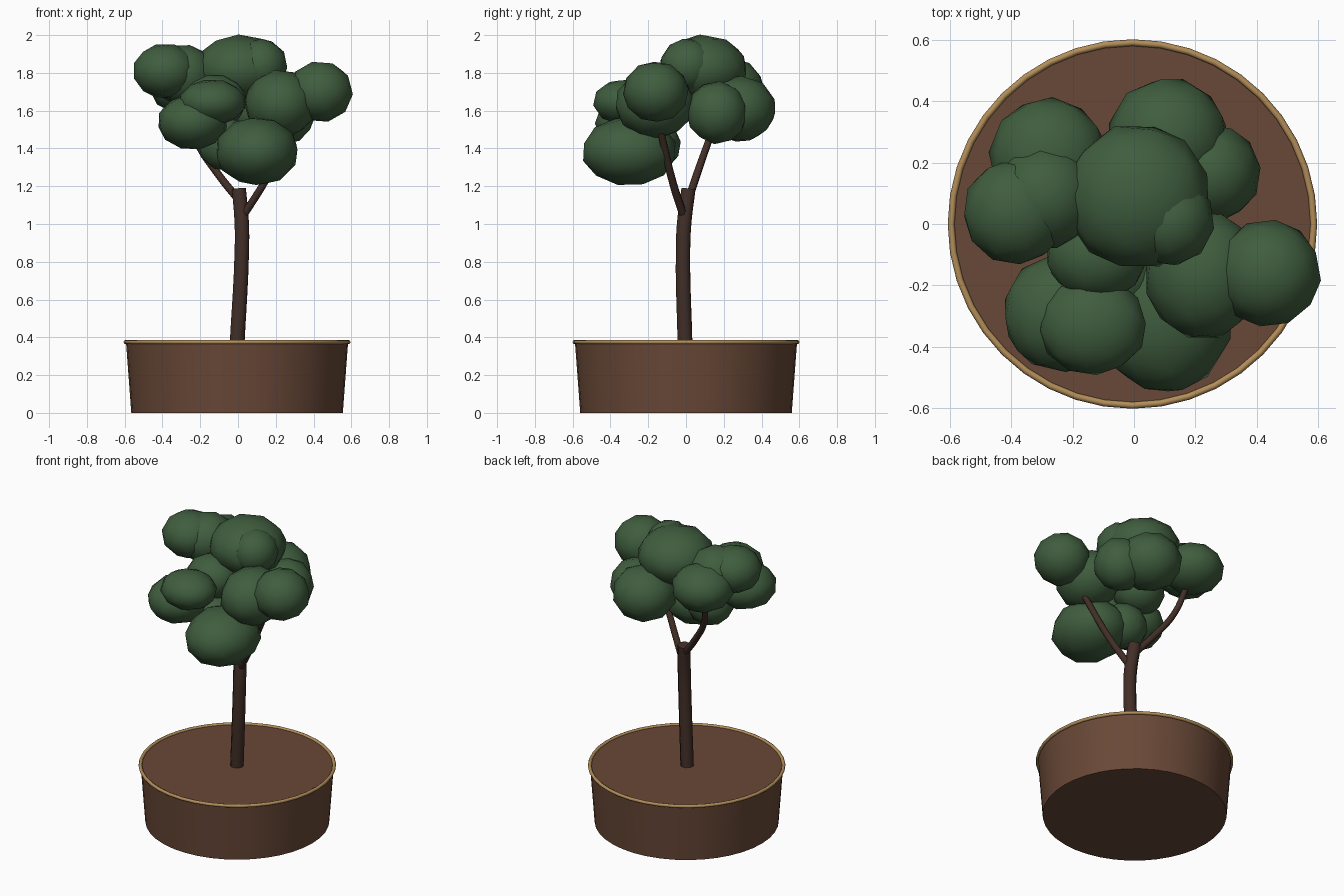
import bpy, math, random

if "Cube" in bpy.data.objects:
    bpy.data.objects.remove(bpy.data.objects["Cube"])
random.seed(4)


def material(name, rgb):
    m = bpy.data.materials.new(name)
    m.diffuse_color = (*rgb, 1)
    m.use_nodes = True
    m.node_tree.nodes["Principled BSDF"].inputs["Base Color"].default_value = m.diffuse_color
    return m


LEAF = material("leaf_green", (0.05, 0.11, 0.048))
BARK = material("dark_bark", (0.055, 0.028, 0.02))
CLAY = material("brown_clay", (0.14, 0.065, 0.038))
TAN = material("tan_rim", (0.45, 0.27, 0.10))


def finish(name, mat, angle=40):
    ob = bpy.context.object
    ob.name = name
    ob.data.materials.append(mat)
    bpy.ops.object.shade_smooth_by_angle(angle=math.radians(angle))


def limb(name, points):
    """Round tapered limb through (x, y, z, radius) points."""
    cu = bpy.data.curves.new(name, 'CURVE')
    cu.dimensions = '3D'
    cu.bevel_depth = 1.0
    cu.bevel_resolution = 2
    cu.resolution_u = 5
    cu.use_fill_caps = True
    sp = cu.splines.new('BEZIER')
    sp.bezier_points.add(len(points) - 1)
    for bp, (x, y, z, r) in zip(sp.bezier_points, points):
        bp.co = (x, y, z)
        bp.radius = r
        bp.handle_left_type = bp.handle_right_type = 'AUTO'
    ob = bpy.data.objects.new(name, cu)
    bpy.context.collection.objects.link(ob)
    bpy.ops.object.select_all(action='DESELECT')
    ob.select_set(True)
    bpy.context.view_layer.objects.active = ob
    bpy.ops.object.convert(target='MESH')
    finish(name, BARK, 50)


# Tapered pot with closed top and tan rim
bpy.ops.mesh.primitive_cone_add(vertices=40, radius1=0.56, radius2=0.588,
                                depth=0.375, location=(-0.005, 0, 0.1875))
finish("pot", CLAY)
bpy.ops.mesh.primitive_torus_add(major_radius=0.59, minor_radius=0.011,
                                 major_segments=40, minor_segments=8,
                                 location=(-0.005, 0, 0.375))
finish("pot_rim", TAN, 60)

# Trunk and its two branches
limb("trunk", [(-0.005, -0.005, 0.36, 0.042), (0.02, -0.016, 0.85, 0.041),
               (0.02, -0.01, 1.0, 0.041), (0.005, 0.013, 1.185, 0.04)])
limb("right_branch", [(0.025, -0.012, 1.04, 0.022), (0.14, -0.07, 1.22, 0.021),
                      (0.30, -0.14, 1.52, 0.019)])
limb("left_branch", [(0.01, 0.01, 1.12, 0.022), (-0.11, 0.06, 1.27, 0.021),
                     (-0.22, 0.12, 1.44, 0.019), (-0.27, 0.19, 1.64, 0.018)])

# Foliage clumps: centre, then radii
clumps = [
    ((0.01, 0.09, 1.82), (0.235, 0.235, 0.18)),
    ((0.12, 0.01, 1.84), (0.14, 0.145, 0.14)),
    ((-0.385, 0.04, 1.81), (0.17, 0.17, 0.145)),
    ((-0.29, 0.09, 1.79), (0.17, 0.17, 0.16)),
    ((-0.28, 0.22, 1.73), (0.19, 0.19, 0.15)),
    ((0.11, 0.28, 1.61), (0.195, 0.195, 0.175)),
    ((0.25, 0.165, 1.59), (0.16, 0.16, 0.165)),
    ((0.435, -0.16, 1.70), (0.172, 0.172, 0.16)),
    ((0.225, -0.165, 1.635), (0.19, 0.21, 0.18)),
    ((0.10, -0.30, 1.385), (0.22, 0.25, 0.18)),
    ((-0.06, -0.17, 1.42), (0.15, 0.14, 0.14)),
    ((-0.24, -0.29, 1.54), (0.185, 0.19, 0.145)),
    ((-0.135, -0.33, 1.645), (0.175, 0.16, 0.12)),
    ((-0.12, -0.10, 1.65), (0.165, 0.15, 0.14)),
]
for i, (centre, radii) in enumerate(clumps, 1):
    bpy.ops.mesh.primitive_ico_sphere_add(subdivisions=2, radius=1.02)
    ob = bpy.context.object
    ob.rotation_euler = [random.uniform(-math.pi, math.pi) for _ in range(3)]
    bpy.ops.object.transform_apply(location=False, rotation=True, scale=False)
    ob.location, ob.scale = centre, radii
    finish(f"foliage_{i}", LEAF, 60)
